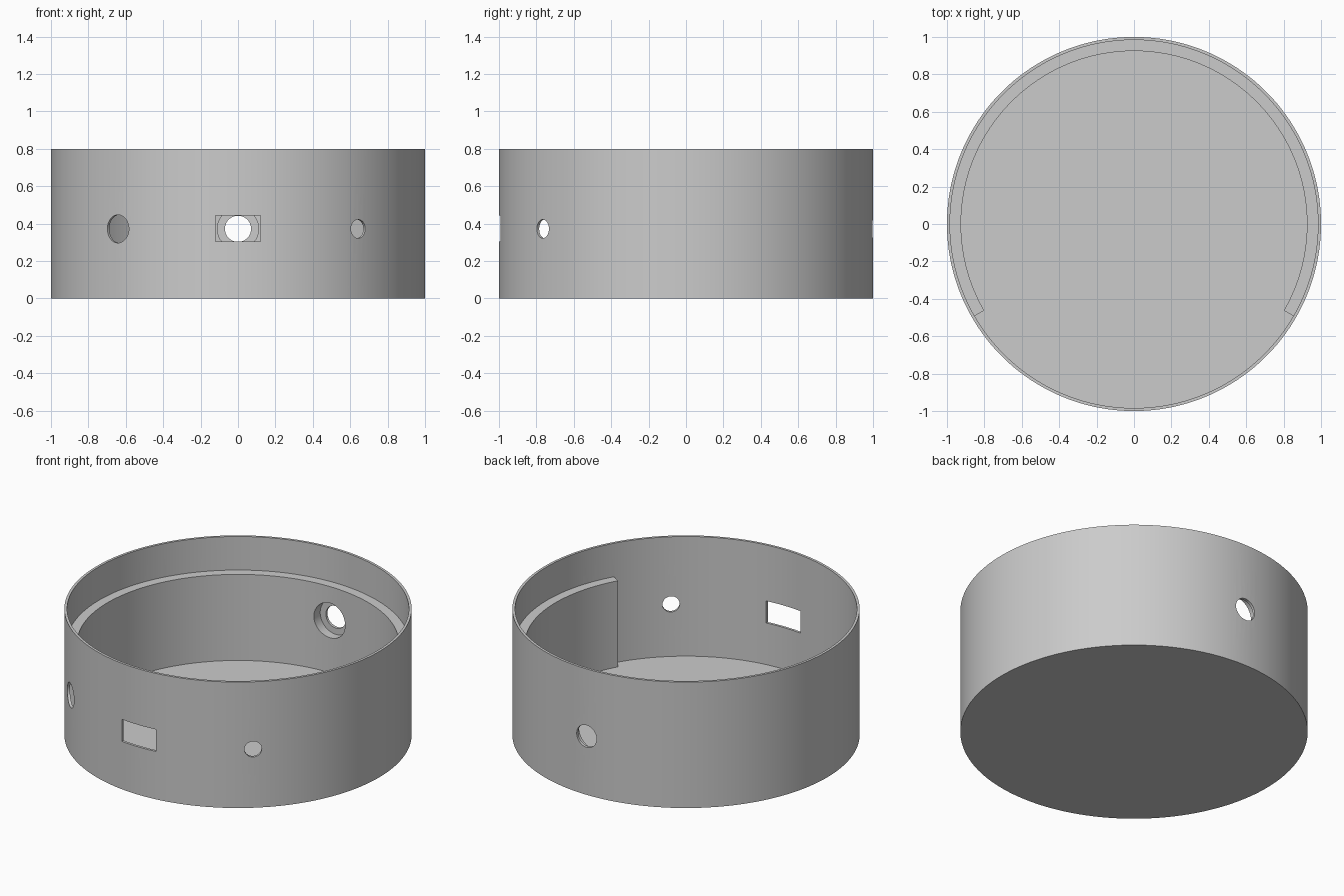
import bpy
import bmesh
from math import radians, sin, cos, pi
from mathutils import Matrix, Vector

default = bpy.data.objects.get("Cube")
if default:
    bpy.data.objects.remove(default, do_unlink=True)

OUTER, INNER, LEDGE = 1.0, 0.984, 0.925
HEIGHT, FLOOR, LEDGE_TOP = 0.8, 0.04, 0.587
HOLE_Z = 0.372
STEP = 2  # degrees per wall facet

grey = bpy.data.materials.new("light_grey")
grey.use_nodes = True
colour = (0.6, 0.6, 0.6, 1)
grey.diffuse_color = colour
grey.node_tree.nodes["Principled BSDF"].inputs["Base Color"].default_value = colour


def finish(name, bm):
    bmesh.ops.recalc_face_normals(bm, faces=bm.faces)
    mesh = bpy.data.meshes.new(name)
    bm.to_mesh(mesh)
    bm.free()
    mesh.materials.append(grey)
    obj = bpy.data.objects.new(name, mesh)
    bpy.context.collection.objects.link(obj)
    return obj


def arc(radius, z, start, end):
    return [Vector((radius * cos(radians(a)), radius * sin(radians(a)), z))
            for a in range(start, end, STEP)]


def cup():
    """Closed lathe: outer wall, rim, inner wall, floor."""
    bm = bmesh.new()
    profile = [(OUTER, 0), (OUTER, HEIGHT), (INNER, HEIGHT), (INNER, FLOOR)]
    rings = [[bm.verts.new(p) for p in arc(r, z, 0, 360)] for r, z in profile]
    for a, b in zip(rings, rings[1:]):
        for i in range(len(a)):
            j = (i + 1) % len(a)
            bm.faces.new((a[i], a[j], b[j], b[i]))
    bm.faces.new(rings[0])
    bm.faces.new(rings[-1])
    return finish("cup", bm)


def ledge():
    """Thick partial ring, embedded a little into wall and floor."""
    bm = bmesh.new()
    embed = (OUTER + INNER) / 2
    profile = [(LEDGE, FLOOR / 2), (LEDGE, LEDGE_TOP),
               (embed, LEDGE_TOP), (embed, FLOOR / 2)]
    lines = [[bm.verts.new(p) for p in arc(r, z, -30, 211)] for r, z in profile]
    for k in range(4):
        a, b = lines[k], lines[(k + 1) % 4]
        for i in range(len(a) - 1):
            bm.faces.new((a[i], a[i + 1], b[i + 1], b[i]))
    bm.faces.new([line[0] for line in lines])
    bm.faces.new([line[-1] for line in lines])
    return finish("ledge", bm)


def bore(name, radius, angle, near, far):
    """Radial cylinder between two distances from the centre axis."""
    bm = bmesh.new()
    place = (Matrix.Rotation(radians(angle), 4, 'Z')
             @ Matrix.Translation(((near + far) / 2, 0, HOLE_Z))
             @ Matrix.Rotation(pi / 2, 4, 'Y'))
    bmesh.ops.create_cone(bm, cap_ends=True, segments=48, radius1=radius,
                          radius2=radius, depth=far - near, matrix=place)
    return finish(name, bm)


def slot():
    """Rectangular opening in the front wall."""
    bm = bmesh.new()
    bmesh.ops.create_cube(bm, size=1, matrix=Matrix.Translation((0, -1, HOLE_Z + 0.002))
                          @ Matrix.Diagonal((0.24, 0.2, 0.14, 1)))
    return finish("slot_cutter", bm)


def combine(target, other, operation):
    mod = target.modifiers.new(other.name, 'BOOLEAN')
    mod.operation = operation
    mod.solver = 'EXACT'
    mod.object = other
    bpy.context.view_layer.objects.active = target
    bpy.ops.object.modifier_apply(modifier=mod.name)
    bpy.data.objects.remove(other, do_unlink=True)


# Round housing with its inner ledge
housing = cup()
housing.name = "round_housing"
combine(housing, ledge(), 'UNION')

# Openings: front slot, two front side holes, counterbored back hole
for cutter in (slot(),
               bore("large_hole_cutter", 0.075, -130, 0.9, 1.1),
               bore("small_hole_cutter", 0.05, -50, 0.9, 1.1),
               bore("back_hole_cutter", 0.07, 90, 0.8, 1.1),
               bore("counterbore_cutter", 0.11, 90, 0.8, 0.982)):
    combine(housing, cutter, 'DIFFERENCE')

# Smooth walls with crisp edges
bpy.ops.object.select_all(action='DESELECT')
housing.select_set(True)
bpy.context.view_layer.objects.active = housing
bpy.ops.object.shade_smooth_by_angle(angle=radians(30))
